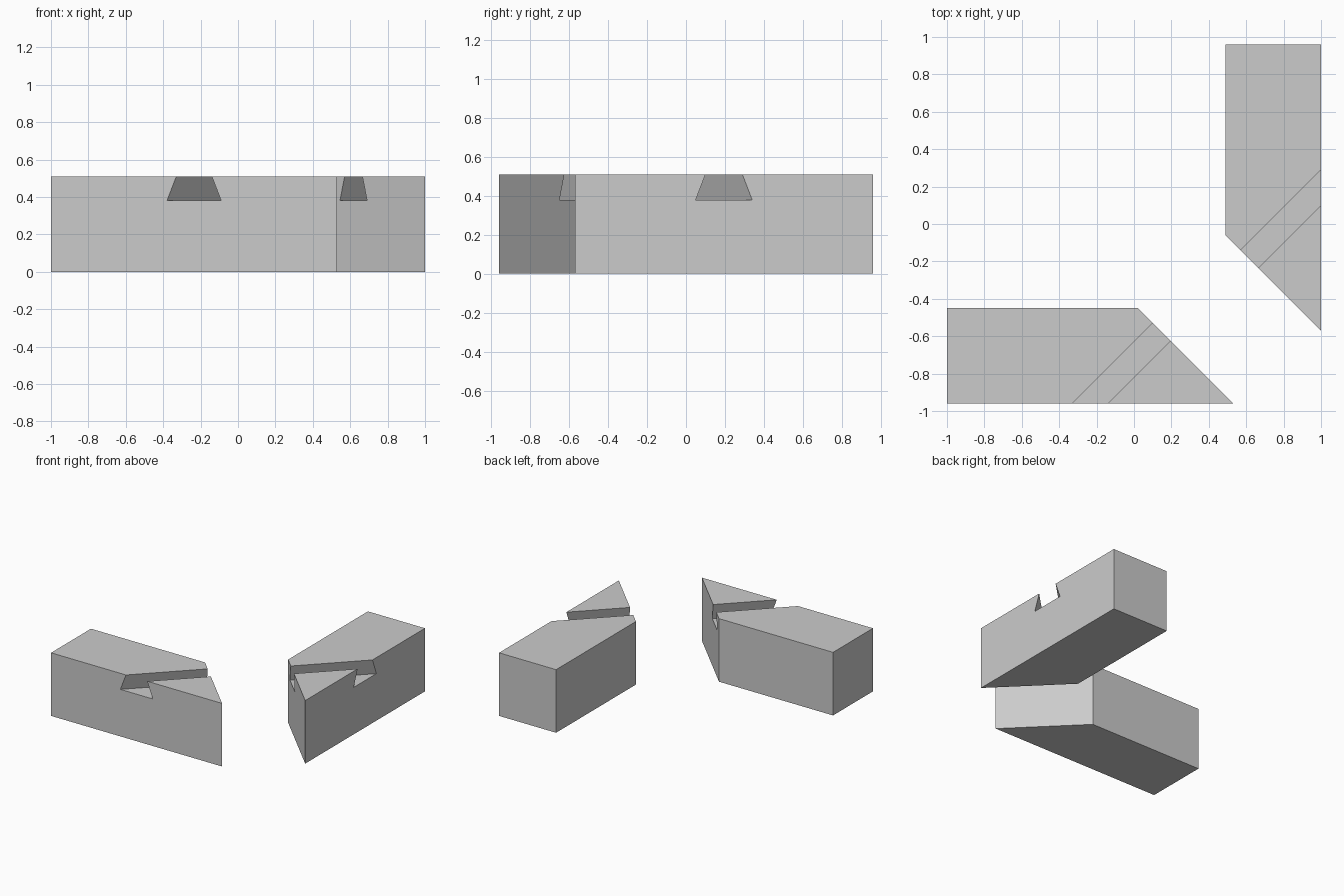
import bpy
import bmesh

cube = bpy.data.objects.get("Cube")
if cube:
    bpy.data.objects.remove(cube, do_unlink=True)

HEIGHT = 0.51
FRONT_Y = -0.96
GREY = (0.6, 0.6, 0.6, 1)

grey = bpy.data.materials.new("plain_grey")
grey.use_nodes = True
grey.diffuse_color = GREY
grey.node_tree.nodes["Principled BSDF"].inputs["Base Color"].default_value = GREY


def prism(name, points, direction, place):
    """Extrude a closed outline along a direction, then place its vertices."""
    bm = bmesh.new()
    start = [bm.verts.new(p) for p in points]
    end = [bm.verts.new([a + d for a, d in zip(p, direction)]) for p in points]
    bm.faces.new(start)
    bm.faces.new(end[::-1])
    for i in range(len(points)):
        j = (i + 1) % len(points)
        bm.faces.new((start[i], end[i], end[j], start[j]))
    for v in bm.verts:
        v.co = place(*v.co)
    bmesh.ops.recalc_face_normals(bm, faces=bm.faces[:])
    mesh = bpy.data.meshes.new(name)
    bm.to_mesh(mesh)
    bm.free()
    mesh.materials.append(grey)
    obj = bpy.data.objects.new(name, mesh)
    bpy.context.collection.objects.link(obj)
    return obj


def mitred_bar(name, place):
    # Bar with one end cut at 45 degrees
    outline = [(-1, FRONT_Y, 0), (0.53, FRONT_Y, 0), (0.02, -0.45, 0), (-1, -0.45, 0)]
    bar = prism(name, outline, (0, 0, HEIGHT), place)

    # Dovetail groove, square to the mitre and open at both ends
    centre, floor, rise, overshoot = -0.235, 0.38, HEIGHT - 0.38, 1.4
    wide, taper = 0.145, 0.05
    top_half = wide - taper * overshoot
    top = floor + rise * overshoot
    back = 0.14
    y = FRONT_Y - back
    profile = [(centre - back + dx, y, z) for dx, z in
               ((-wide, floor), (wide, floor), (top_half, top), (-top_half, top))]
    cutter = prism(name + "_groove_cutter", profile, (0.8, 0.8, 0), place)
    cutter.hide_render = True

    cut = bar.modifiers.new("dovetail_groove", "BOOLEAN")
    cut.operation = "DIFFERENCE"
    cut.solver = "EXACT"
    cut.object = cutter
    bpy.context.view_layer.objects.active = bar
    bpy.ops.object.modifier_apply(modifier=cut.name)
    bpy.data.objects.remove(cutter, do_unlink=True)


# Front bar, and its mirror image across the mitre line
mitred_bar("front_bar", lambda x, y, z: (x, y, z))
mitred_bar("side_bar", lambda x, y, z: (0.04 - y, -0.04 - x, z))
